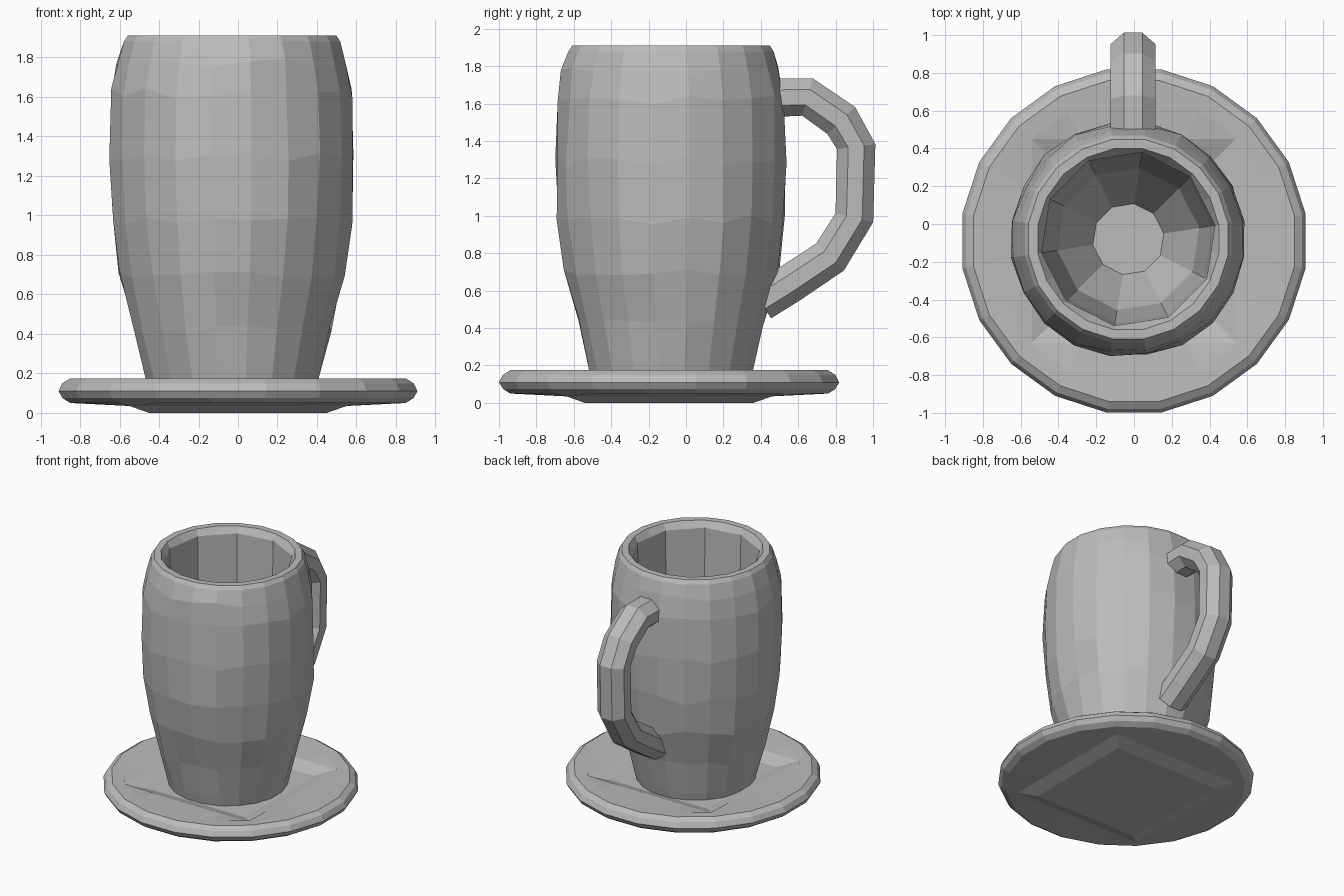
import bpy, bmesh, math, random
from mathutils import Vector

random.seed(4)
cube = bpy.data.objects.get("Cube")
if cube:
    bpy.data.objects.remove(cube)

grey = bpy.data.materials.new("stoneware grey")
grey.use_nodes = True
tone = (0.5, 0.5, 0.5, 1)
grey.diffuse_color = tone
grey.node_tree.nodes["Principled BSDF"].inputs["Base Color"].default_value = tone

SIDES = 20
ANGLES = [math.tau * (i + 0.5) / SIDES for i in range(SIDES)]


def skin(name, rings):
    """Bridge rings of points into a closed, flat-shaded solid."""
    bm = bmesh.new()
    loops = [[bm.verts.new(p) for p in ring] for ring in rings]
    for a, b in zip(loops, loops[1:]):
        n = len(a)
        for i in range(n):
            j = (i + 1) % n
            bm.faces.new((a[i], a[j], b[j], b[i]))
    bm.faces.new(loops[0][::-1])
    bm.faces.new(loops[-1])
    bmesh.ops.recalc_face_normals(bm, faces=bm.faces)
    mesh = bpy.data.meshes.new(name)
    bm.to_mesh(mesh)
    bm.free()
    mesh.materials.append(grey)
    obj = bpy.data.objects.new(name, mesh)
    bpy.context.collection.objects.link(obj)
    return obj


def ring(cx, cy, r, z, shape="round", wobble=0.0):
    pts = []
    for i, a in enumerate(ANGLES):
        d = r
        if shape == "square":
            d = r / max(abs(math.cos(a)), abs(math.sin(a)))
        elif shape == "decagon" and i % 2:
            d = r * math.cos(math.pi / 10)
        d += random.uniform(-wobble, wobble)
        dz = random.uniform(-wobble, wobble) * 3
        pts.append((cx + d * math.cos(a), cy + d * math.sin(a), z + dz))
    return pts


# Saucer: square foot, rounded rim and a square well under the mug
saucer = [(0.45, 0.0, "square"), (0.55, 0.035, "square"),
          (0.86, 0.05, "round"), (0.90, 0.075, "round"),
          (0.92, 0.11, "round"), (0.90, 0.15, "round"),
          (0.86, 0.175, "round"), (0.77, 0.17, "round"),
          (0.54, 0.16, "square"), (0.43, 0.12, "square")]
skin("saucer", [ring(0, -0.09, r, z, s) for r, z, s in saucer])

# Mug body: hand-shaped barrel outside, ten-sided tapering hollow inside
outer = [(0.425, 0.1), (0.445, 0.18), (0.505, 0.42), (0.575, 0.7),
         (0.612, 0.98), (0.623, 1.3), (0.613, 1.62), (0.588, 1.77)]
rim = [(0.555, 1.88), (0.535, 1.91), (0.485, 1.91)]
inner = [(0.465, 1.86), (0.45, 1.3), (0.38, 0.7), (0.19, 0.35)]
cx, cy = -0.03, -0.08
rings = [ring(cx, cy, r, z, wobble=0.009 if z > 0.3 else 0) for r, z in outer]
rings += [ring(cx, cy, r, z) for r, z in rim]
rings += [ring(cx, cy, r, z, "decagon") for r, z in inner]
skin("mug_body", rings)

# Handle: eight-sided tube swept along a path in the side plane
path = [Vector((0, y, z)) for y, z in
        [(0.42, 1.63), (0.65, 1.635), (0.83, 1.51), (0.91, 1.37),
         (0.90, 0.99), (0.77, 0.78), (0.56, 0.64), (0.40, 0.54)]]
tube = []
for i, p in enumerate(path):
    before, after = path[max(i - 1, 0)], path[min(i + 1, len(path) - 1)]
    t = (after - before).normalized()
    out = Vector((0, -t.z, t.y))
    tube.append([p + Vector((-0.005 + 0.128 * math.cos(a), 0, 0))
                 + out * 0.112 * math.sin(a)
                 for a in (math.tau * (k + 0.5) / 8 for k in range(8))])
skin("handle", tube)
